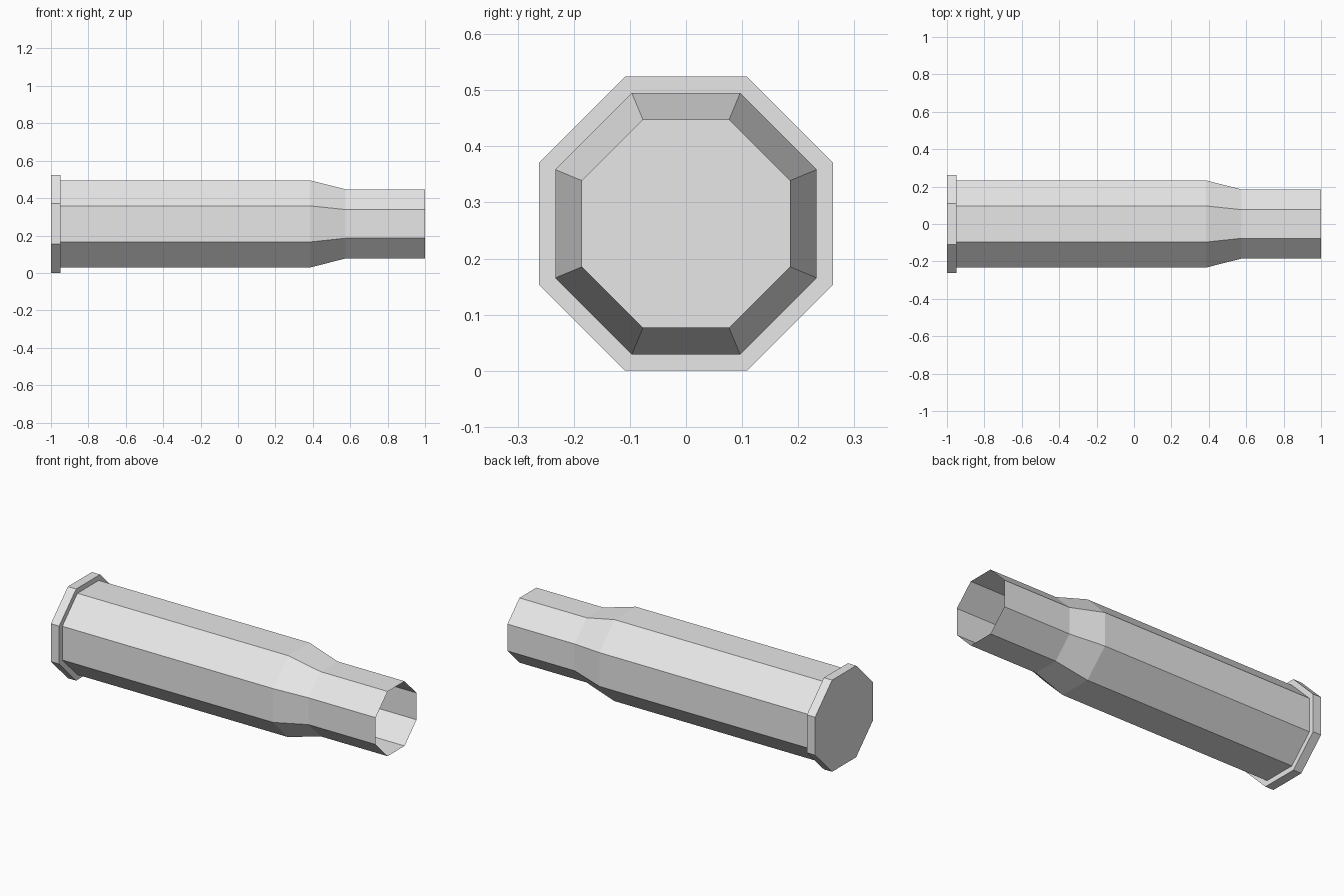
import bpy, bmesh, math

SIDES = 8
RIM = 0.262          # flat-to-flat half width of the rim, also the axis height

cube = bpy.data.objects.get("Cube")
if cube:
    bpy.data.objects.remove(cube, do_unlink=True)

grey = bpy.data.materials.new("light_grey")
grey.use_nodes = True
colour = (0.8, 0.8, 0.8, 1)
grey.diffuse_color = colour
grey.node_tree.nodes["Principled BSDF"].inputs["Base Color"].default_value = colour


def octagon_tube(name, profile, cap_start=False):
    """Sweep (x, half width) stations into an eight-sided shell along x."""
    bm = bmesh.new()
    rings = []
    for x, half in profile:
        radius = half / math.cos(math.pi / SIDES)
        angles = [(i + 0.5) * math.tau / SIDES for i in range(SIDES)]
        rings.append([bm.verts.new((x, radius * math.cos(a), radius * math.sin(a)))
                      for a in angles])
    for a, b in zip(rings, rings[1:]):
        for i in range(SIDES):
            j = (i + 1) % SIDES
            bm.faces.new((a[i], a[j], b[j], b[i]))
    if cap_start:
        bm.faces.new(list(reversed(rings[0])))
    mesh = bpy.data.meshes.new(name)
    bm.to_mesh(mesh)
    bm.free()
    mesh.materials.append(grey)
    obj = bpy.data.objects.new(name, mesh)
    obj.location.z = RIM
    bpy.context.collection.objects.link(obj)
    return obj


# Closed base with its projecting rim and the step down to the wall
octagon_tube("base_rim", [(-1, RIM), (-0.948, RIM), (-0.948, 0.233)], cap_start=True)

# Thin open wall: body, tapered shoulder and narrow neck
octagon_tube("casing_wall", [(-0.948, 0.233), (0.385, 0.233), (0.575, 0.185), (1, 0.185)])
